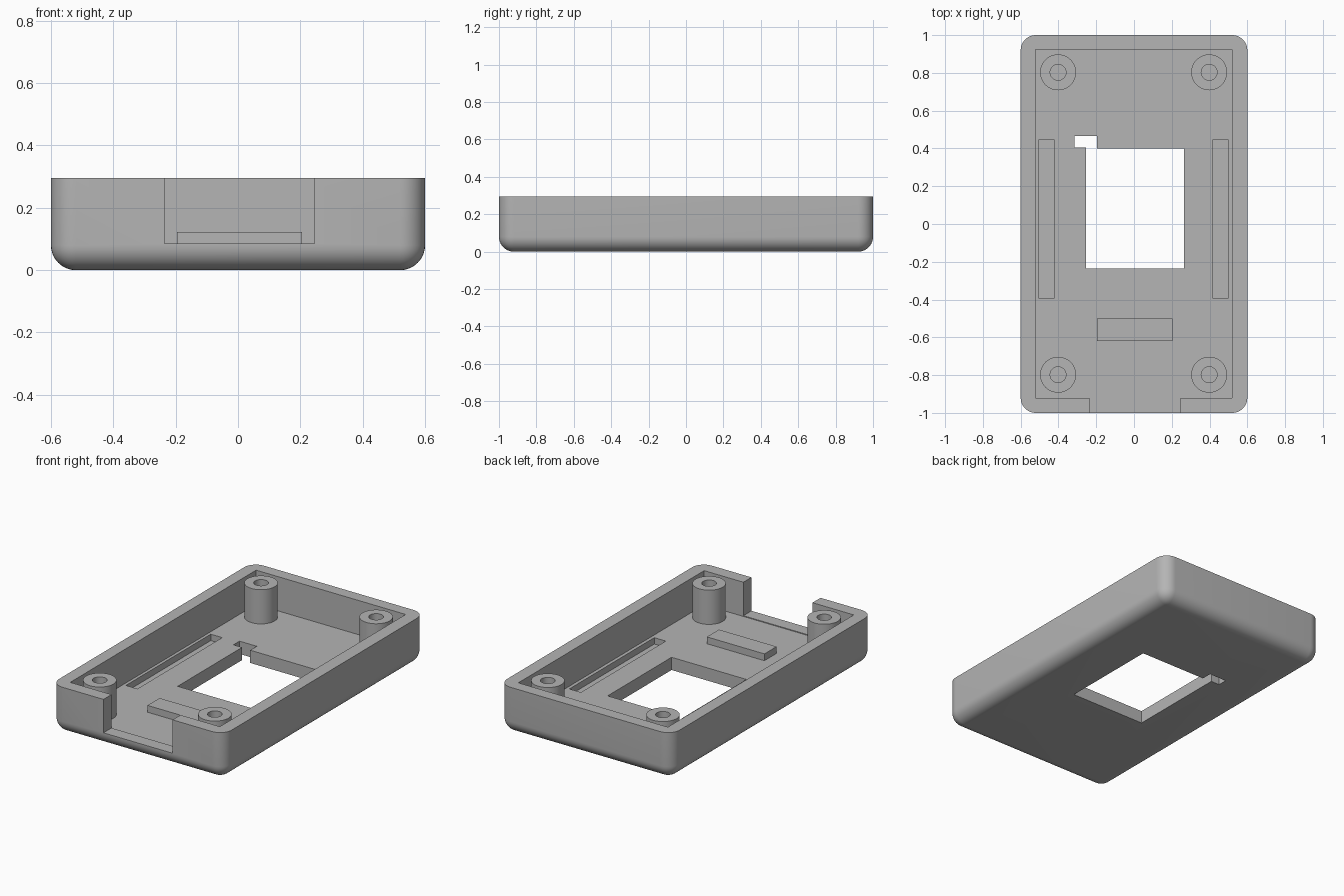
import bpy, bmesh, math
from mathutils import Matrix, Vector

default = bpy.data.objects.get("Cube")
if default:
    bpy.data.objects.remove(default, do_unlink=True)

HEIGHT, FLOOR, RADIUS = 0.295, 0.08, 0.08

grey = bpy.data.materials.new("plain_grey")
grey.use_nodes = True
grey.diffuse_color = (0.46, 0.46, 0.46, 1)
grey.node_tree.nodes["Principled BSDF"].inputs["Base Color"].default_value = (0.46, 0.46, 0.46, 1)


def finish(name, bm):
    bmesh.ops.recalc_face_normals(bm, faces=bm.faces)
    mesh = bpy.data.meshes.new(name)
    bm.to_mesh(mesh)
    bm.free()
    mesh.materials.append(grey)
    obj = bpy.data.objects.new(name, mesh)
    bpy.context.collection.objects.link(obj)
    return obj


def smooth(obj):
    bpy.ops.object.select_all(action="DESELECT")
    obj.select_set(True)
    bpy.context.view_layer.objects.active = obj
    bpy.ops.object.shade_smooth_by_angle(angle=math.radians(30))


def box_mesh(x, y, z):
    """Box spanning the given (low, high) ranges."""
    bm = bmesh.new()
    size = [b - a for a, b in (x, y, z)]
    centre = Vector([(a + b) / 2 for a, b in (x, y, z)])
    bmesh.ops.create_cube(bm, size=1,
                          matrix=Matrix.Translation(centre) @ Matrix.Diagonal((*size, 1)))
    return bm


def box(name, x, y, z):
    return finish(name, box_mesh(x, y, z))


def prism(name, outline, low, high):
    """Straight extrusion of a flat outline."""
    bm = bmesh.new()
    face = bm.faces.new([bm.verts.new((x, y, low)) for x, y in outline])
    top = bmesh.ops.extrude_face_region(bm, geom=[face])["geom"]
    bmesh.ops.translate(bm, verts=[v for v in top if isinstance(v, bmesh.types.BMVert)],
                        vec=(0, 0, high - low))
    return finish(name, bm)


def cut(obj, cutter):
    mod = obj.modifiers.new("cut", "BOOLEAN")
    mod.operation, mod.solver, mod.object = "DIFFERENCE", "EXACT", cutter
    bpy.context.view_layer.update()
    graph = bpy.context.evaluated_depsgraph_get()
    mesh = bpy.data.meshes.new_from_object(obj.evaluated_get(graph))
    obj.modifiers.clear()
    obj.data = mesh
    bpy.data.objects.remove(cutter, do_unlink=True)


# Outer tray: rounded upright corners and rounded bottom edge
bm = box_mesh((-0.6, 0.6), (-1, 1), (0, HEIGHT))
rounded = [e for e in bm.edges if min(v.co.z for v in e.verts) < 0.01]
bmesh.ops.bevel(bm, geom=rounded, offset=RADIUS, segments=10, profile=0.5, affect="EDGES")
tray = finish("tray", bm)

# Hollow interior and front wall opening
cut(tray, box("cavity_cutter", (-0.522, 0.518), (-0.92, 0.925), (FLOOR, 0.5)))
cut(tray, box("front_opening_cutter", (-0.235, 0.245), (-1.1, -0.85), (0.085, 0.5)))

# Floor window with a small tab at its back corner
window = [(-0.255, -0.235), (0.265, -0.235), (0.265, 0.4), (-0.195, 0.4),
          (-0.195, 0.465), (-0.315, 0.465), (-0.315, 0.405), (-0.255, 0.405)]
cut(tray, prism("window_cutter", window, -0.1, 0.2))

# Long shallow grooves beside the window
for x in (-0.463, 0.457):
    cut(tray, box("groove_cutter", (x - 0.04, x + 0.04), (-0.395, 0.448), (0.04, 0.2)))
smooth(tray)

# Raised bar on the floor
box("floor_bar", (-0.195, 0.205), (-0.62, -0.5), (FLOOR - 0.01, 0.123))


# Hollow screw posts, one per corner
def screw_post(name, x, y, outer=0.095, inner=0.042, sides=48):
    bm = bmesh.new()
    low = FLOOR - 0.01
    profile = [(0, FLOOR + 0.002), (inner, FLOOR + 0.002), (inner, HEIGHT),
               (outer, HEIGHT), (outer, low), (0, low)]
    verts = [bm.verts.new((r, 0, z)) for r, z in profile]
    edges = [bm.edges.new(pair) for pair in zip(verts, verts[1:])]
    bmesh.ops.spin(bm, geom=verts + edges, cent=(0, 0, 0), axis=(0, 0, 1),
                   angle=math.tau, steps=sides)
    bmesh.ops.remove_doubles(bm, verts=bm.verts, dist=0.0001)
    post = finish(name, bm)
    post.location = (x, y, 0)
    smooth(post)


for side, x in (("left", 0.398), ("right", -0.402)):
    for end, y in (("front", -0.798), ("back", 0.803)):
        screw_post(f"{end}_{side}_post", x, y)
